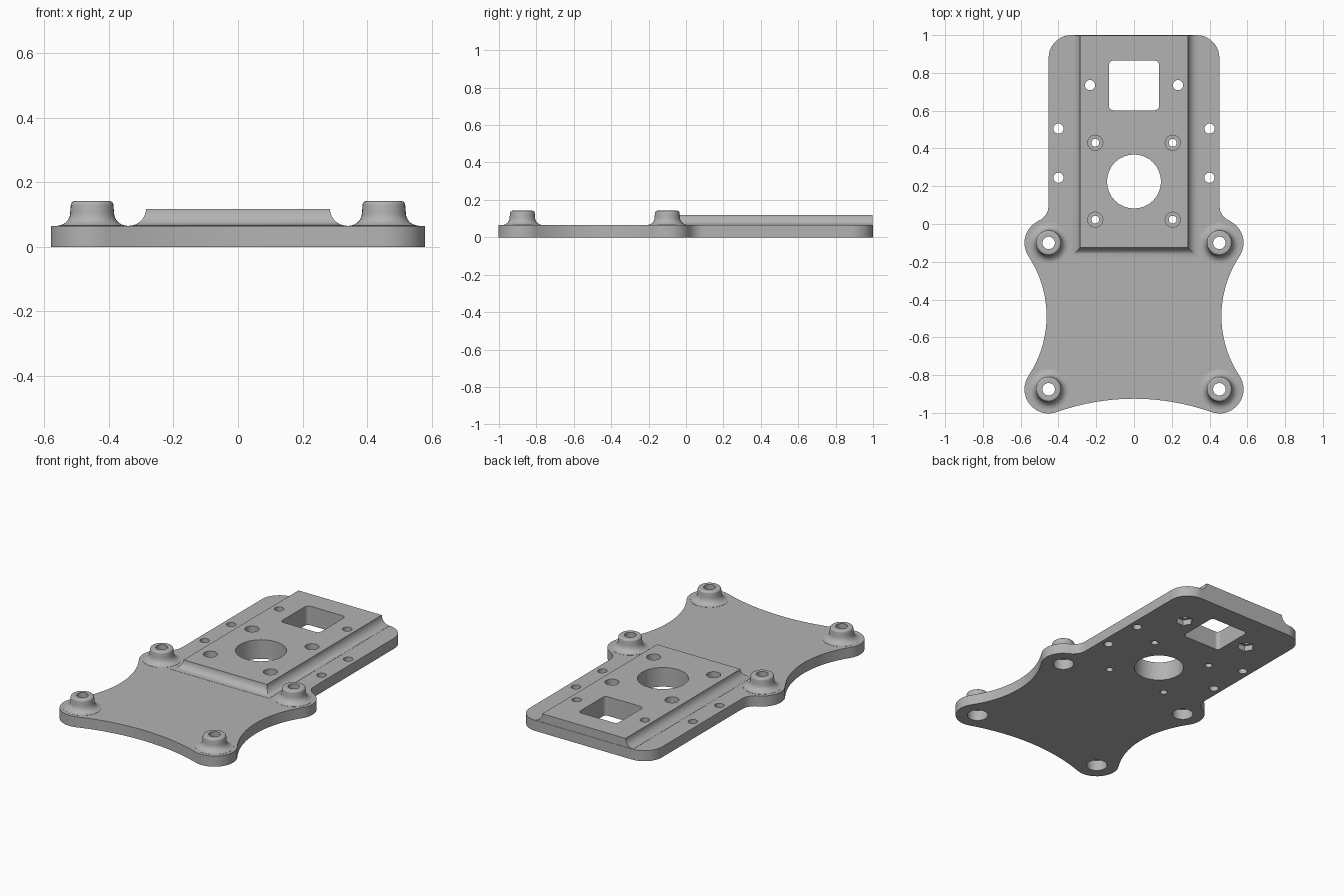
import bpy, bmesh
from math import sin, cos, pi, radians
from mathutils import Vector

if "Cube" in bpy.data.objects:
    bpy.data.objects.remove(bpy.data.objects["Cube"])

grey = bpy.data.materials.new("plain grey")
grey.use_nodes = True
grey.diffuse_color = (0.45, 0.45, 0.45, 1)
grey.node_tree.nodes["Principled BSDF"].inputs["Base Color"].default_value = (0.45, 0.45, 0.45, 1)


def stack(name, rings):
    """Closed solid skinned over equal-length rings, from bottom to top."""
    bm = bmesh.new()
    loops = [[bm.verts.new(p) for p in ring] for ring in rings]
    n = len(loops[0])
    for low, high in zip(loops, loops[1:]):
        for i in range(n):
            j = (i + 1) % n
            bm.faces.new((low[i], low[j], high[j], high[i]))
    bm.faces.new(loops[0][::-1])
    bm.faces.new(loops[-1])
    bmesh.ops.recalc_face_normals(bm, faces=bm.faces)
    mesh = bpy.data.meshes.new(name)
    bm.to_mesh(mesh)
    bm.free()
    mesh.materials.append(grey)
    obj = bpy.data.objects.new(name, mesh)
    bpy.context.collection.objects.link(obj)
    return obj


def arc(cx, cy, r, a, b, n):
    """Points on a circle from angle a to b, in degrees."""
    angles = [radians(a + (b - a) * i / n) for i in range(n + 1)]
    return [(cx + r * cos(t), cy + r * sin(t)) for t in angles]


def lathe(name, x, y, profile, sides=32):
    return stack(name, [[(px, py, z) for px, py in arc(x, y, r, 0, 360, sides)[:-1]]
                        for r, z in profile])


def prism(name, outline, z0, z1):
    return stack(name, [[(x, y, z) for x, y in outline] for z in (z0, z1)])


def combine(target, tool, operation):
    mod = target.modifiers.new(operation, 'BOOLEAN')
    mod.operation, mod.solver, mod.object = operation, 'EXACT', tool
    bpy.context.view_layer.objects.active = target
    bpy.ops.object.modifier_apply(modifier=mod.name)
    bpy.data.objects.remove(tool)


BOSS_X, FRONT_Y, BACK_Y = 0.452, -0.875, -0.10
T = 0.065          # plate thickness
TOP = 0.118        # raised pad height

# Base plate: right half of the outline, then mirrored
half = arc(0, -2.145, 1.22, 90, 70.5, 8)[:-1]
half += arc(BOSS_X, FRONT_Y, 0.128, -110, 35, 16)
half += arc(1.034, -0.4875, 0.571, 213.4, 146.6, 18)[1:-1]
half += arc(BOSS_X, BACK_Y, 0.128, -35, 60, 11)
half += [(0.49, 0.025), (0.469, 0.045), (0.456, 0.07), (0.452, 0.10)]
half += arc(0.332, 0.88, 0.12, 0, 90, 10)
outline = half + [(-x, y) for x, y in reversed(half) if x > 0.001]
plate = prism("mounting_plate", outline, 0, T)

# Raised pad with a concave fillet on the front and sides
FILLET = 0.052
levels = [(FILLET, 0.03)]
levels += [(FILLET * (1 - sin(t)), TOP - FILLET * cos(t))
           for t in [i * pi / 16 for i in range(9)]]
pad = stack("raised_pad", [[(-0.285 - o, -0.125 - o, z), (0.285 + o, -0.125 - o, z),
                            (0.285 + o, 0.998, z), (-0.285 - o, 0.998, z)]
                           for o, z in levels])
combine(plate, pad, 'UNION')

# Four filleted bosses, each with a bolt hole and a recess underneath
boss = [(0.108, 0.03)]
boss += [(0.108 - 0.04 * sin(t), 0.106 - 0.04 * cos(t))
         for t in [i * pi / 14 for i in range(8)]]
boss += [(0.066 - 0.012 * (1 - cos(t)), 0.130 + 0.012 * sin(t))
         for t in [i * pi / 8 for i in range(5)]]
for x in (-BOSS_X, BOSS_X):
    for y in (FRONT_Y, BACK_Y):
        combine(plate, lathe("boss", x, y, boss), 'UNION')
for x in (-BOSS_X, BOSS_X):
    for y in (FRONT_Y, BACK_Y):
        bolt = [(0.06, -0.1), (0.06, 0.065), (0.033, 0.066), (0.033, 0.3)]
        combine(plate, lathe("bolt_cutter", x, y, bolt), 'DIFFERENCE')

# Mirrored pairs of small holes
for s in (-1, 1):
    for y in (0.023, 0.43):
        step = [(0.021, -0.1), (0.021, 0.06), (0.04, 0.0605), (0.04, 0.3)]
        combine(plate, lathe("counterbore_cutter", s * 0.205, y, step, 24), 'DIFFERENCE')
    for y in (0.245, 0.505):
        combine(plate, lathe("side_hole_cutter", s * 0.40, y,
                             [(0.027, -0.1), (0.027, 0.3)], 24), 'DIFFERENCE')
    combine(plate, lathe("screw_cutter", s * 0.233, 0.735,
                         [(0.027, -0.1), (0.027, 0.3)], 24), 'DIFFERENCE')
    combine(plate, lathe("hex_recess_cutter", s * 0.233, 0.735,
                         [(0.05, -0.1), (0.05, 0.035)], 6), 'DIFFERENCE')

# Large round opening and rounded square window
combine(plate, lathe("round_cutter", 0, 0.225, [(0.143, -0.1), (0.143, 0.3)], 32), 'DIFFERENCE')
window = []
for cx, cy, a in ((0.11, 0.843, 0), (-0.11, 0.843, 90), (-0.11, 0.624, 180), (0.11, 0.624, 270)):
    window += arc(cx, cy, 0.022, a, a + 90, 5)
combine(plate, prism("window_cutter", window, -0.1, 0.3), 'DIFFERENCE')

# Smooth the curved walls, keeping flat faces flat
plate.select_set(True)
bpy.context.view_layer.objects.active = plate
bpy.ops.object.shade_smooth_by_angle(angle=radians(30))
weighted = plate.modifiers.new("weighted_normals", 'WEIGHTED_NORMAL')
weighted.keep_sharp = True
